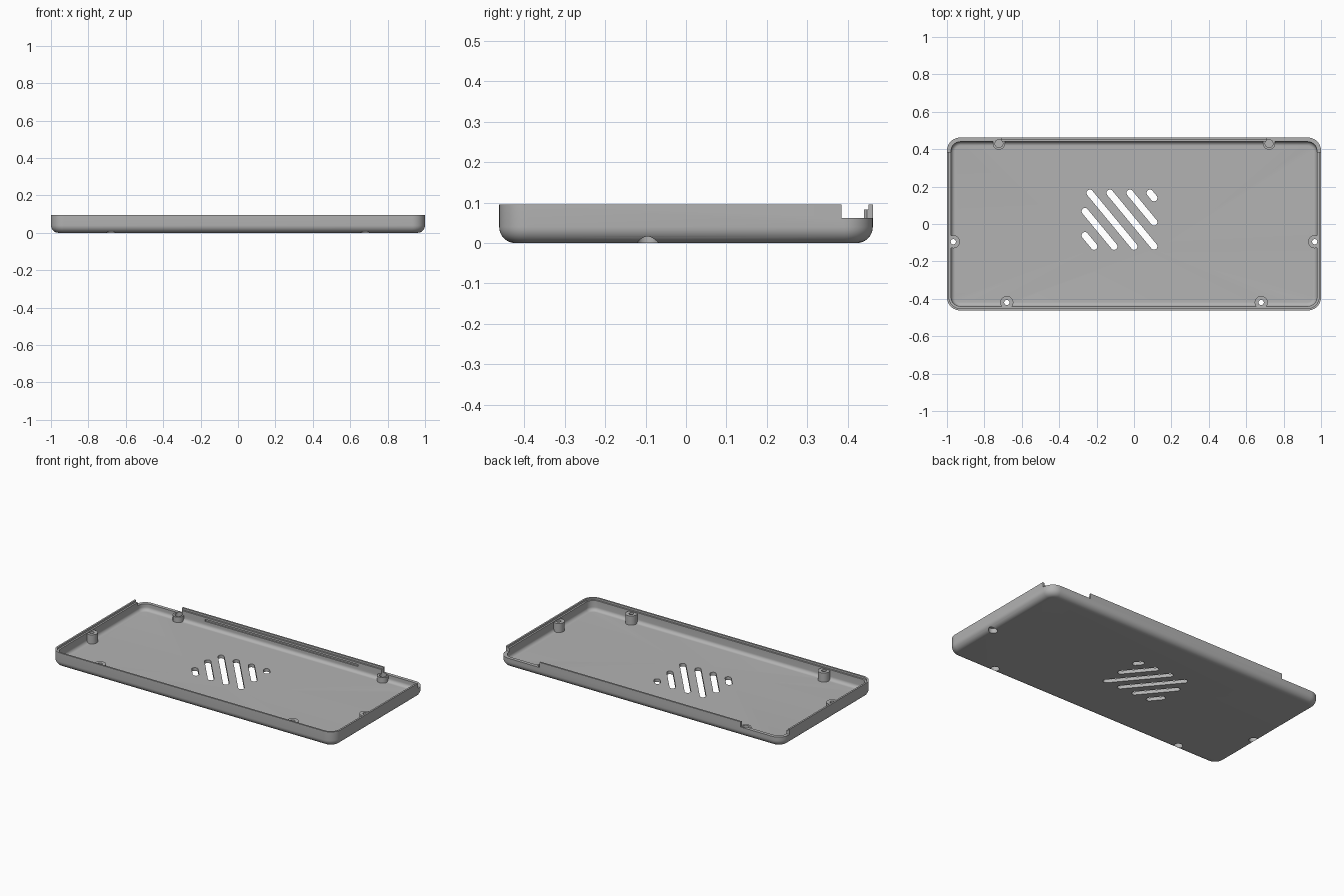
import bpy, bmesh, math
from mathutils import Vector

cube = bpy.data.objects.get("Cube")
if cube:
    bpy.data.objects.remove(cube, do_unlink=True)

HX, HY, TOP = 1.0, 0.462, 0.095      # half length, half depth, height
WALL, FLOOR = 0.022, 0.02

grey = bpy.data.materials.new("Plain grey")
grey.use_nodes = True
colour = (0.45, 0.45, 0.45, 1)
grey.diffuse_color = colour
grey.node_tree.nodes["Principled BSDF"].inputs["Base Color"].default_value = colour


def make(name, bm):
    bmesh.ops.recalc_face_normals(bm, faces=bm.faces)
    mesh = bpy.data.meshes.new(name)
    bm.to_mesh(mesh)
    bm.free()
    obj = bpy.data.objects.new(name, mesh)
    bpy.context.collection.objects.link(obj)
    mesh.materials.append(grey)
    return obj


def loft(bm, rings):
    """Skin a stack of equal closed rings and cap both ends."""
    rows = [[bm.verts.new(p) for p in ring] for ring in rings]
    for a, b in zip(rows, rows[1:]):
        for i in range(len(a)):
            j = (i + 1) % len(a)
            bm.faces.new((a[i], a[j], b[j], b[i]))
    bm.faces.new(rows[0])
    bm.faces.new(rows[-1])


def rounded_ring(inset, radius, z, steps=10):
    pts = []
    for k, (sx, sy) in enumerate(((1, 1), (-1, 1), (-1, -1), (1, -1))):
        cx, cy = sx * (HX - inset - radius), sy * (HY - inset - radius)
        for i in range(steps + 1):
            a = math.pi / 2 * (k + i / steps)
            pts.append((cx + radius * math.cos(a), cy + radius * math.sin(a), z))
    return pts


def rounded_block(name, inset, radius, fillet, z0, z1, steps=8):
    """Rounded rectangle block with a filleted bottom edge."""
    rings = []
    for i in range(steps + 1 if fillet else 1):
        a = math.pi / 2 * i / steps
        d = fillet * (1 - math.sin(a))
        rings.append(rounded_ring(inset + d, radius - d, z0 + fillet * (1 - math.cos(a))))
    rings.append(rounded_ring(inset, radius, z1))
    bm = bmesh.new()
    loft(bm, rings)
    return make(name, bm)


def capsule(bm, p, q, r, z0, z1, n=12):
    """Upright prism with a slot outline; a cylinder when p equals q."""
    p, q = Vector(p), Vector(q)
    d = q - p
    base = math.atan2(d.y, d.x) - math.pi / 2
    outline = []
    for c, turn in ((q, 0), (p, math.pi)):
        for i in range(n + (d.length > 0)):
            a = base + turn + math.pi * i / n
            outline.append((c.x + r * math.cos(a), c.y + r * math.sin(a)))
    loft(bm, [[(x, y, z) for x, y in outline] for z in (z0, z1)])


def box(bm, x0, x1, y0, y1, z0, z1):
    loft(bm, [[(x0, y0, z), (x1, y0, z), (x1, y1, z), (x0, y1, z)] for z in (z0, z1)])


def cut(target, cutter):
    mod = target.modifiers.new("cut", 'BOOLEAN')
    mod.operation, mod.solver, mod.object = 'DIFFERENCE', 'EXACT', cutter
    bpy.context.view_layer.objects.active = target
    bpy.ops.object.modifier_apply(modifier=mod.name)
    bpy.data.objects.remove(cutter, do_unlink=True)


def cylinders(name, places, r, z0, z1):
    bm = bmesh.new()
    for p in places:
        capsule(bm, p, p, r, z0, z1)
    return make(name, bm)


screw_posts = [(s * x, y) for s in (-1, 1) for x, y in ((0.68, -0.42), (0.966, -0.095))]
back_posts = [(s * 0.722, 0.43) for s in (-1, 1)]

# Shell: outer block minus a cavity that leaves the posts standing
tray = rounded_block("tray", 0, 0.07, 0.04, 0, TOP)
cavity = rounded_block("cavity", WALL, 0.05, 0.022, FLOOR, 0.15)
cut(cavity, cylinders("tall_posts", screw_posts, 0.035, -0.01, 0.078))
cut(cavity, cylinders("short_posts", back_posts, 0.033, -0.01, 0.055))
cut(tray, cavity)

# Stepped rim
cut(tray, rounded_block("rim_step", 0.011, 0.06, 0, 0.083, 0.15))

# Lowered wall at both back corners
bm = bmesh.new()
for s in (-1, 1):
    x0, x1 = sorted((s * 0.71, s * 1.1))
    box(bm, x0, x1, 0.385, 0.6, 0.062, 0.2)
cut(tray, make("corner_notches", bm))

# Long groove inside the back wall
bm = bmesh.new()
box(bm, -0.54, 0.54, 0.42, 0.449, 0.058, 0.07)
cut(tray, make("groove", bm))

# Screw holes, head recesses and blind holes
cut(tray, cylinders("screw_holes", screw_posts, 0.014, -0.05, 0.2))
cut(tray, cylinders("head_recesses", screw_posts, 0.026, -0.05, 0.03))
cut(tray, cylinders("blind_holes", back_posts, 0.021, 0.03, 0.2))

# Diagonal vent slots clipped to a square
bm = bmesh.new()
left, right, low, high, slope = -0.262, 0.107, -0.12, 0.166, 1.21
for k in range(-2, 4):
    x = -0.236 + 0.107 * k
    xa = max(x, left)
    xb = min(x + (high - low) / slope, right)
    capsule(bm, (xa, high - (xa - x) * slope), (xb, high - (xb - x) * slope), 0.018, -0.05, 0.06)
cut(tray, make("vent_slots", bm))

bpy.ops.object.select_all(action='DESELECT')
tray.select_set(True)
bpy.context.view_layer.objects.active = tray
bpy.ops.object.shade_smooth_by_angle(angle=math.radians(30))
